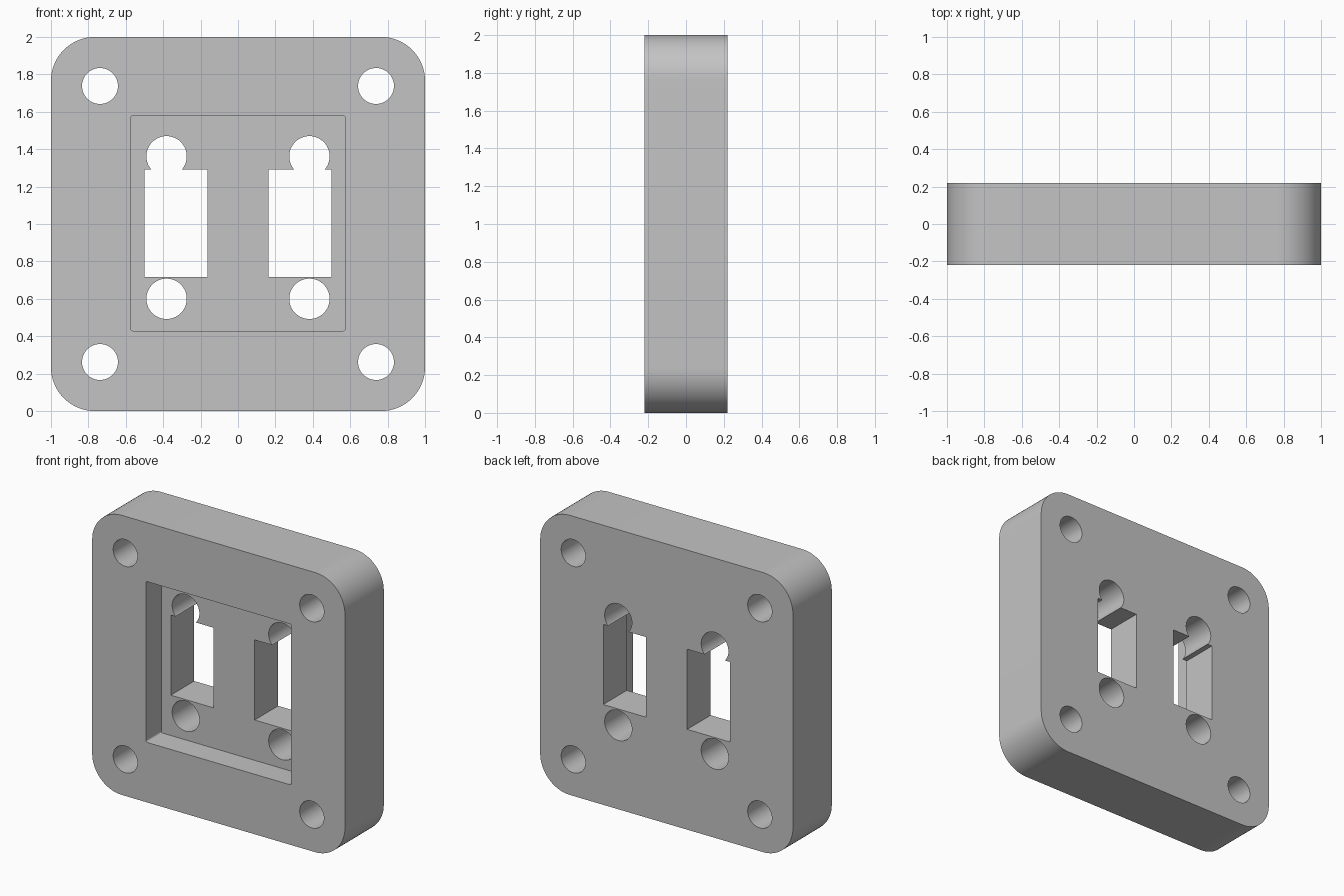
import bpy
import math

cube = bpy.data.objects.get("Cube")
if cube:
    bpy.data.objects.remove(cube, do_unlink=True)

# Dimensions
HALF_DEPTH = 0.22
POCKET_DEPTH = 0.175
MID_Z = 1.0

grey = bpy.data.materials.new("plain grey")
grey.use_nodes = True
colour = (0.55, 0.55, 0.55, 1)
grey.diffuse_color = colour
grey.node_tree.nodes["Principled BSDF"].inputs["Base Color"].default_value = colour


def rounded_rect(cx, cz, w, h, r=0.0, steps=16):
    """Outline in the XZ plane, with arcs at the corners."""
    if r == 0:
        return [(cx + sx * w / 2, cz + sz * h / 2)
                for sx, sz in ((1, 1), (-1, 1), (-1, -1), (1, -1))]
    points = []
    for i, (sx, sz) in enumerate(((1, 1), (-1, 1), (-1, -1), (1, -1))):
        for s in range(steps + 1):
            a = math.pi / 2 * (i + s / steps)
            points.append((cx + sx * (w / 2 - r) + r * math.cos(a),
                           cz + sz * (h / 2 - r) + r * math.sin(a)))
    return points


def circle(cx, cz, r, sides=48):
    return [(cx + r * math.cos(math.tau * i / sides),
             cz + r * math.sin(math.tau * i / sides)) for i in range(sides)]


def prism(name, outline, y0, y1):
    """Extrude an XZ outline from y0 (front) to y1 (back)."""
    n = len(outline)
    verts = [(x, y, z) for y in (y0, y1) for x, z in outline]
    faces = [tuple(range(n)), tuple(reversed(range(n, 2 * n)))]
    faces += [(i, i + n, (i + 1) % n + n, (i + 1) % n) for i in range(n)]
    mesh = bpy.data.meshes.new(name)
    mesh.from_pydata(verts, [], faces)
    mesh.materials.append(grey)
    obj = bpy.data.objects.new(name, mesh)
    bpy.context.collection.objects.link(obj)
    return obj


# Rounded plate body
plate = prism("mounting_plate", rounded_rect(0, MID_Z, 2, 2, 0.235),
              -HALF_DEPTH, HALF_DEPTH)
bpy.context.view_layer.objects.active = plate
plate.select_set(True)


def cut(outline, y0=-0.4, y1=0.4):
    cutter = prism("cutter", outline, y0, y1)
    cutter.hide_render = True
    mod = plate.modifiers.new("cut", 'BOOLEAN')
    mod.operation = 'DIFFERENCE'
    mod.solver = 'EXACT'
    mod.object = cutter
    bpy.ops.object.modifier_apply(modifier=mod.name)
    bpy.data.objects.remove(cutter, do_unlink=True)


# Square pocket in the front face
cut(rounded_rect(0, MID_Z + 0.004, 1.15, 1.15, 0.012, 4),
    -0.4, -HALF_DEPTH + POCKET_DEPTH)

for side in (-1, 1):
    # Corner mounting holes
    for end in (-1, 1):
        cut(circle(side * 0.738, MID_Z + end * 0.738, 0.096))
    # Connector slot with a round hole above and below
    cut(rounded_rect(side * 0.332, 1.004, 0.337, 0.573))
    for z in (1.362, 0.6):
        cut(circle(side * 0.382, z, 0.108))

bpy.ops.object.shade_smooth_by_angle(angle=math.radians(30))
